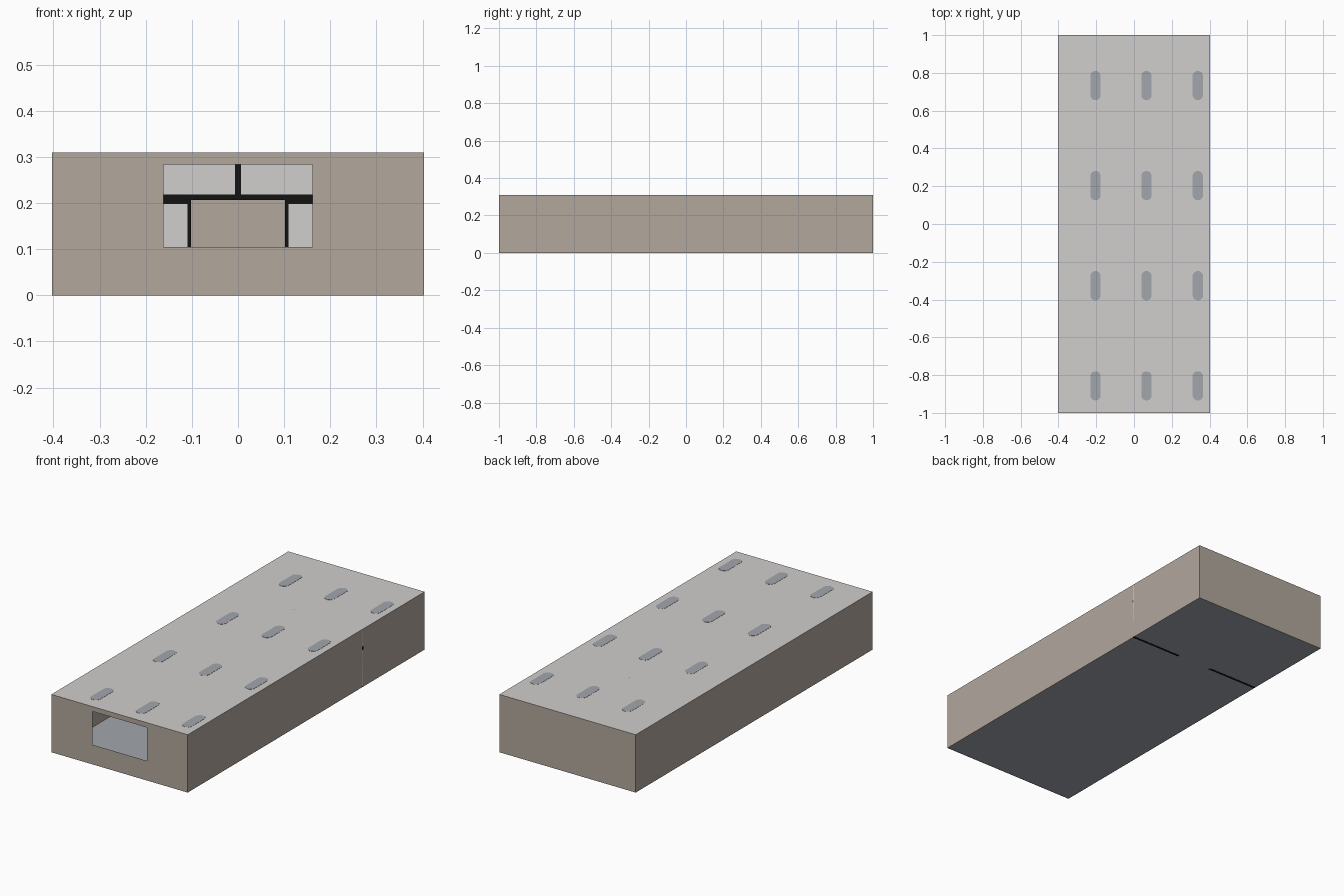
import bpy, bmesh, math

if "Cube" in bpy.data.objects:
    bpy.data.objects.remove(bpy.data.objects["Cube"])

W, L, H = 0.403, 1.0, 0.309        # half width, half length, height
PY = 0.476                         # depth position of the inner partition


def material(name, rgb):
    m = bpy.data.materials.new(name)
    m.diffuse_color = (*rgb, 1)
    m.use_nodes = True
    m.node_tree.nodes["Principled BSDF"].inputs["Base Color"].default_value = m.diffuse_color
    return m


brown = material("taupe wall", (0.445, 0.392, 0.34))
pale = material("pale grey", (0.63, 0.622, 0.605))
blue = material("blue grey", (0.365, 0.386, 0.42))
black = material("black frame", (0.006, 0.006, 0.006))


def finish(name, bm, mat):
    me = bpy.data.meshes.new(name)
    bm.to_mesh(me)
    bm.free()
    me.materials.append(mat)
    ob = bpy.data.objects.new(name, me)
    bpy.context.collection.objects.link(ob)
    return ob


def sheet(name, quads, mat):
    bm = bmesh.new()
    for q in quads:
        bm.faces.new([bm.verts.new(p) for p in q])
    bmesh.ops.remove_doubles(bm, verts=bm.verts, dist=1e-5)
    return finish(name, bm, mat)


def box(name, x0, x1, y0, y1, z0, z1, mat):
    bm = bmesh.new()
    bmesh.ops.create_cube(bm, size=1)
    for v in bm.verts:
        v.co = ((x0 + x1) / 2 + v.co.x * (x1 - x0),
                (y0 + y1) / 2 + v.co.y * (y1 - y0),
                (z0 + z1) / 2 + v.co.z * (z1 - z0))
    return finish(name, bm, mat)


def flat(z, up):
    q = [(-W, -L, z), (W, -L, z), (W, L, z), (-W, L, z)]
    return q if up else q[::-1]


def front(x0, x1, z0, z1):
    return [(x0, -L, z0), (x1, -L, z0), (x1, -L, z1), (x0, -L, z1)]


# Hollow room shell: floor, ceiling and thin walls
sheet("floor", [flat(0.001, False)], blue)
sheet("ceiling", [flat(H, True)], pale)
sheet("back_wall", [[(W, L, 0), (-W, L, 0), (-W, L, H), (W, L, H)]], brown)
sheet("right_wall", [[(W, -L, 0), (W, L, 0), (W, L, H), (W, -L, H)]], brown)
sheet("left_wall", [[(-W, L, 0), (-W, -L, 0), (-W, -L, H), (-W, L, H)]], brown)

# Front wall around its window opening
wx, wz0, wz1 = 0.161, 0.105, 0.283
sheet("front_wall", [front(-W, -wx, 0, H), front(wx, W, 0, H),
                     front(-wx, wx, 0, wz0), front(-wx, wx, wz1, H)], brown)

# Partition with a central doorway: pale panes in a black frame
t, d = 0.003, 0.006
box("upper_pane", -W, W, PY - t, PY + t, 0.21, H, pale)
box("door_header", -0.108, 0.108, PY - d, PY + d, 0.206, 0.218, black)
box("upper_mullion", -0.0065, 0.0065, PY - d, PY + d, 0.218, H, black)
for side, s in (("left", -1), ("right", 1)):
    def strip(part, a, b, z0, z1, h, mat):
        box(f"{side}_{part}", min(s * a, s * b), max(s * a, s * b),
            PY - h, PY + h, z0, z1, mat)
    strip("lower_pane", 0.105, W, 0.001, 0.21, t, pale)
    strip("door_post", 0.102, 0.109, 0, 0.206, d, black)
    strip("transom", 0.108, W, 0.198, 0.218, d, black)
    strip("bottom_rail", 0.109, W, 0, 0.006, d, black)

# Twelve capsule-shaped ceiling lights showing on the top face
r, half = 0.028, 0.078
for i, x in enumerate((-0.204, 0.066, 0.338)):
    for j in range(4):
        y = 0.733 - 0.53 * j
        bm = bmesh.new()
        pts = []
        for k in range(12):
            a = math.pi * (k + 0.5) / 6
            off = (half - r) * (1 if math.sin(a) > 0 else -1)
            pts.append(bm.verts.new((x + r * math.cos(a),
                                     y + off + r * math.sin(a), H + 0.001)))
        top = bm.faces.new(pts)
        ext = bmesh.ops.extrude_face_region(bm, geom=[top], use_keep_orig=True)
        for v in ext["geom"]:
            if isinstance(v, bmesh.types.BMVert):
                v.co.z -= 0.005
        bmesh.ops.recalc_face_normals(bm, faces=bm.faces)
        finish(f"ceiling_light_{i + 1}_{j + 1}", bm, blue)
